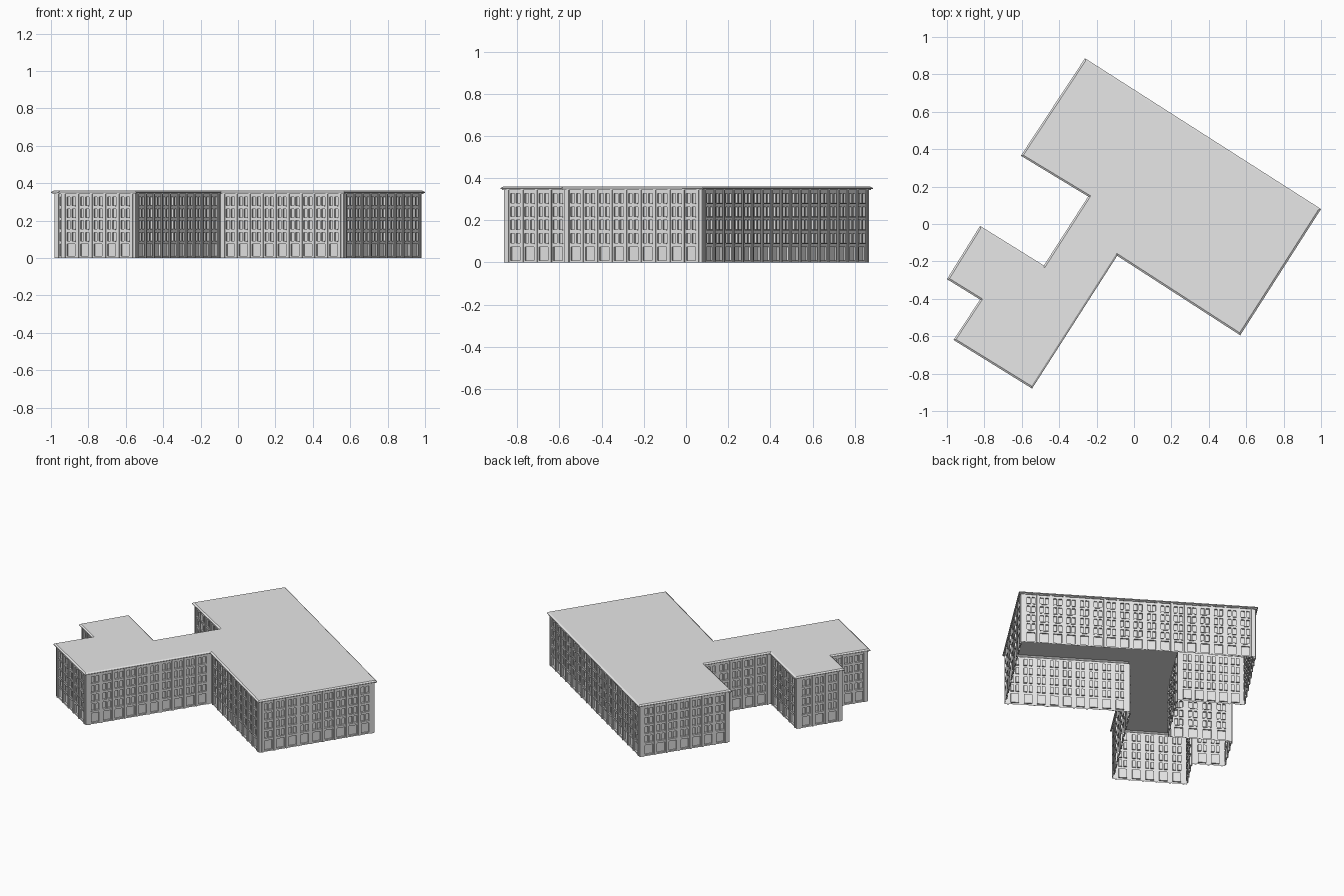
import bpy, bmesh
from mathutils import Vector

if "Cube" in bpy.data.objects:
    bpy.data.objects.remove(bpy.data.objects["Cube"], do_unlink=True)

stone = bpy.data.materials.new("pale_grey_stone")
stone.use_nodes = True
GREY = (0.8, 0.8, 0.8, 1)
stone.diffuse_color = GREY
stone.node_tree.nodes["Principled BSDF"].inputs["Base Color"].default_value = GREY

# Eaves outline, clockwise from the north corner
PLAN = [Vector(p) for p in (
    (-.262, .886), (1, .08), (.568, -.595), (-.09, -.17), (-.545, -.88), (-.965, -.62),
    (-.823, -.404), (-1, -.295), (-.823, -.01), (-.482, -.222), (-.245, .147), (-.605, .365))]
COUNT = len(PLAN)
WALL_TOP, EAVES, ROOF = .343, .353, .36
OVERHANG, RECESS, BAY = .013, .01, .083
FLOORS = [(.092, .137), (.155, .2), (.218, .263), (.281, .326)]


def outward(i):
    d = (PLAN[(i + 1) % COUNT] - PLAN[i]).normalized()
    return Vector((-d.y, d.x))


def ring(dist):
    """Plan outline moved inward by dist."""
    return [PLAN[i] - dist * (outward(i) + outward(i - 1)) for i in range(COUNT)]


def finish(name, bm):
    mesh = bpy.data.meshes.new(name)
    bmesh.ops.remove_doubles(bm, verts=bm.verts, dist=1e-5)
    bm.to_mesh(mesh)
    bm.free()
    mesh.materials.append(stone)
    obj = bpy.data.objects.new(name, mesh)
    bpy.context.collection.objects.link(obj)


def quad(bm, pts):
    bm.faces.new([bm.verts.new(p) for p in pts])


def panel(bm, at, x0, x1, z0, z1, depth):
    """Rectangle pushed in (negative) or out (positive), with its four sides."""
    corners = [(x0, z0), (x1, z0), (x1, z1), (x0, z1)]
    base = [at(x, z, 0) for x, z in corners]
    face = [at(x, z, depth) for x, z in corners]
    quad(bm, reversed(face))
    for i in range(4):
        j = (i + 1) % 4
        quad(bm, (base[j], base[i], face[i], face[j]))


def wall(name, p, q, normal):
    length = (q - p).length
    along = (q - p) / length

    def at(x, z, out):
        v = p + along * x + normal * out
        return Vector((v.x, v.y, z))

    bays = max(2, round((length - .04) / BAY))
    margin = .022
    pitch = (length - 2 * margin) / bays
    centres = [margin + pitch * (i + .5) for i in range(bays)]

    # Strips of wall, each broken by its row of openings
    bm = bmesh.new()
    rows = [(.01, .074, [(c - .026, c + .026) for c in centres])]
    pairs = [(c + s - .0105, c + s + .0105) for c in centres for s in (-.016, .016)]
    rows += [(lo, hi, pairs) for lo, hi in FLOORS]
    z = 0
    for lo, hi, spans in rows:
        quad(bm, (at(0, lo, 0), at(length, lo, 0), at(length, z, 0), at(0, z, 0)))
        x = 0
        for a, b in spans + [(length, length)]:
            quad(bm, (at(x, hi, 0), at(a, hi, 0), at(a, lo, 0), at(x, lo, 0)))
            if b > a:
                panel(bm, at, a, b, lo, hi, -RECESS)
            x = b
        z = hi
    quad(bm, (at(0, WALL_TOP, 0), at(length, WALL_TOP, 0), at(length, z, 0), at(0, z, 0)))
    finish(name, bm)

    # Pilasters between bays and sills under the windows
    bm = bmesh.new()
    for i in range(bays + 1):
        x = margin + pitch * i
        panel(bm, at, x - .006, x + .006, 0, WALL_TOP, .005)
    finish(name + "_pilasters", bm)
    bm = bmesh.new()
    for c in centres:
        for lo, hi in FLOORS:
            panel(bm, at, c - .028, c + .028, lo - .005, lo, .004)
    finish(name + "_sills", bm)


base = ring(OVERHANG)
for i in range(COUNT):
    wall(f"wall_{i + 1}", base[i], base[(i + 1) % COUNT], outward(i))

# Stepped cornice and flat roof; the underside of the building stays open
bm = bmesh.new()
profile = [(OVERHANG, WALL_TOP), (.006, WALL_TOP), (.006, .348), (0, .348), (0, EAVES), (.01, ROOF)]
loops = [[bm.verts.new((v.x, v.y, z)) for v in ring(d)] for d, z in profile]
for low, high in zip(loops, loops[1:]):
    for i in range(COUNT):
        j = (i + 1) % COUNT
        bm.faces.new((low[j], low[i], high[i], high[j]))
bm.faces.new(list(reversed(loops[-1])))
finish("roof_and_cornice", bm)
